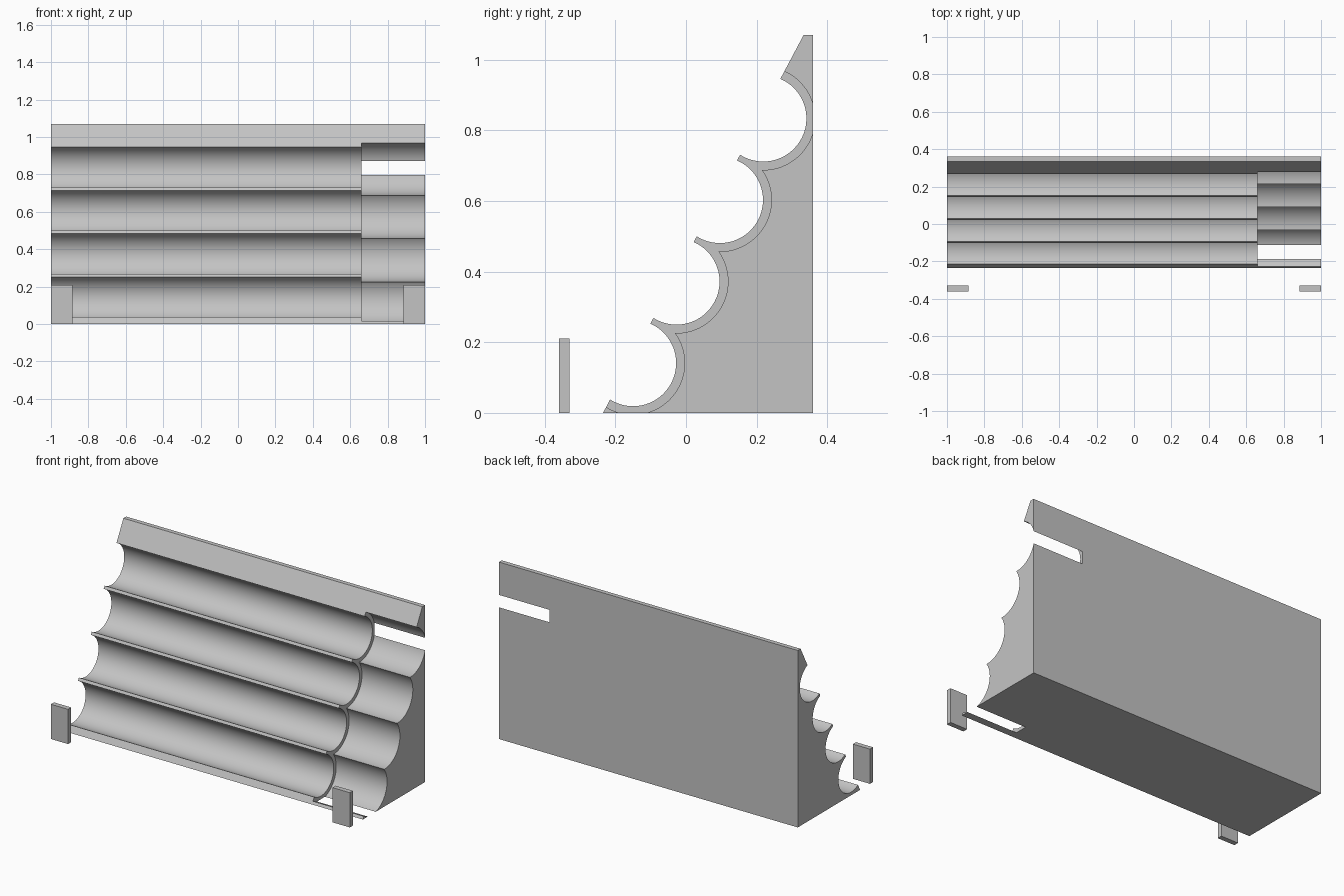
import bpy
import bmesh
import math
from mathutils import Matrix, Vector

cube = bpy.data.objects.get("Cube")
if cube:
    bpy.data.objects.remove(cube, do_unlink=True)

GREY = bpy.data.materials.new("light grey")
GREY.use_nodes = True
tone = (0.55, 0.55, 0.55, 1)
GREY.diffuse_color = tone
GREY.node_tree.nodes["Principled BSDF"].inputs["Base Color"].default_value = tone


def extrude_profile(name, points, x0, x1):
    """Prism with a (y, z) outline running along x."""
    bm = bmesh.new()
    face = bm.faces.new([bm.verts.new((x0, y, z)) for y, z in points])
    grown = bmesh.ops.extrude_face_region(bm, geom=[face])["geom"]
    moved = [v for v in grown if isinstance(v, bmesh.types.BMVert)]
    bmesh.ops.translate(bm, verts=moved, vec=Vector((x1 - x0, 0, 0)))
    bmesh.ops.recalc_face_normals(bm, faces=bm.faces)
    mesh = bpy.data.meshes.new(name)
    bm.to_mesh(mesh)
    bm.free()
    obj = bpy.data.objects.new(name, mesh)
    bpy.context.collection.objects.link(obj)
    mesh.materials.append(GREY)
    return obj


def circle(y, z, radius, sides=96):
    turns = [math.tau * (k + 0.5) / sides for k in range(sides)]
    return [(y + radius * math.cos(t), z + radius * math.sin(t)) for t in turns]


def cut(target, cutter):
    cutter.hide_render = True
    mod = target.modifiers.new("groove", "BOOLEAN")
    mod.operation = "DIFFERENCE"
    mod.solver = "EXACT"
    mod.object = cutter
    bpy.context.view_layer.objects.active = target
    bpy.ops.object.modifier_apply(modifier=mod.name)
    bpy.data.objects.remove(cutter, do_unlink=True)


# Sloping wedge body
BACK = 0.36
rack = extrude_profile("rack_body", [(-0.235, 0), (BACK, 0), (BACK, 1.07), (0.333, 1.07)], -1, 1)

# Four round grooves, each widened at the left end of the rack
for i in range(4):
    y, z = -0.15 + 0.123 * i, 0.141 + 0.231 * i
    cut(rack, extrude_profile("groove_cutter", circle(y, z, 0.122), -1.1, 1.1))
    cut(rack, extrude_profile("wide_groove_cutter", circle(y, z, 0.146), 0.66, 1.1))

# Two upright plates standing in front
for side, x in (("right", -1), ("left", 0.885)):
    extrude_profile(side + "_front_plate", [(-0.36, 0), (-0.33, 0), (-0.33, 0.21), (-0.36, 0.21)], x, x + 0.115)

# Smooth grooves with crisp edges
bpy.ops.object.select_all(action="DESELECT")
rack.select_set(True)
bpy.context.view_layer.objects.active = rack
bpy.ops.object.shade_smooth_by_angle(angle=math.radians(20))
